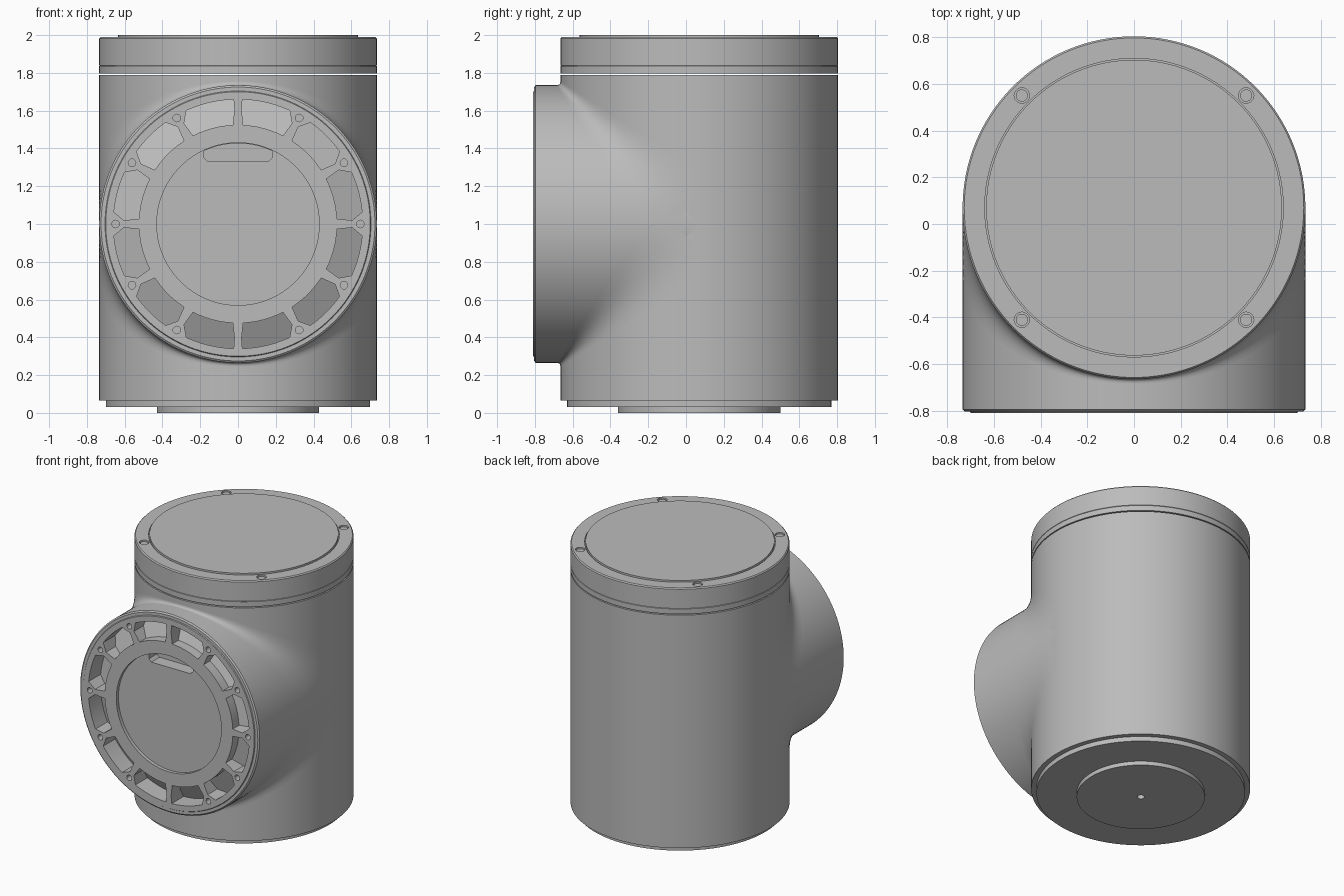
import bpy, bmesh
from math import sin, cos, radians, pi, hypot

if "Cube" in bpy.data.objects:
    bpy.data.objects.remove(bpy.data.objects["Cube"])

R = 0.735       # shared radius of the housing and the front port
CY = 0.07       # y of the housing axis
CZ = 1.0        # z of the port axis
FACE = -0.81    # y of the port face
SEG = 128

grey = bpy.data.materials.new("machined grey")
grey.use_nodes = True
grey.diffuse_color = (0.5, 0.5, 0.5, 1)
grey.node_tree.nodes["Principled BSDF"].inputs["Base Color"].default_value = (0.5, 0.5, 0.5, 1)


def finish(name, bm, recalc=True):
    if recalc:
        bmesh.ops.remove_doubles(bm, verts=bm.verts, dist=1e-5)
        bmesh.ops.recalc_face_normals(bm, faces=bm.faces)
    me = bpy.data.meshes.new(name)
    bm.to_mesh(me)
    bm.free()
    me.materials.append(grey)
    ob = bpy.data.objects.new(name, me)
    bpy.context.collection.objects.link(ob)
    return ob


def lathe(name, profile, axis="z"):
    """Revolve (radius, position) points about the housing or the port axis."""
    bm = bmesh.new()
    rings = []
    for r, h in profile:
        ring = []
        for i in range(SEG):
            a = 2 * pi * i / SEG
            u, v = r * cos(a), r * sin(a)
            ring.append(bm.verts.new((u, CY + v, h) if axis == "z" else (u, h, CZ + v)))
        rings.append(ring)
    for p, q in zip(rings, rings[1:]):
        for i in range(SEG):
            j = (i + 1) % SEG
            bm.faces.new((p[i], p[j], q[j], q[i]))
    for ring in (rings[0], rings[-1]):
        bm.faces.new(ring)
    return finish(name, bm)


def prism(bm, pts, start, end, axis="y"):
    """Extrude an outline; end gives the far position for each radius."""
    place = (lambda u, v, h: (u, h, CZ + v)) if axis == "y" else (lambda u, v, h: (u, CY + v, h))
    a = [bm.verts.new(place(u, v, start)) for u, v in pts]
    b = [bm.verts.new(place(u, v, end(hypot(u, v)))) for u, v in pts]
    bm.faces.new(a)
    bm.faces.new(b)
    for i in range(len(a)):
        j = (i + 1) % len(a)
        bm.faces.new((a[i], a[j], b[j], b[i]))


def polar(r, deg):
    return r * cos(radians(deg)), r * sin(radians(deg))


def disc(r, deg, size, n=20):
    cx, cy = polar(r, deg)
    return [(cx + size * cos(2 * pi * i / n), cy + size * sin(2 * pi * i / n)) for i in range(n)]


def cut(ob, bm):
    cutter = finish("cutter", bm)
    cutter.hide_render = True
    mod = ob.modifiers.new("cut", "BOOLEAN")
    mod.operation, mod.solver, mod.object = "DIFFERENCE", "EXACT", cutter
    dg = bpy.context.evaluated_depsgraph_get()
    me = bpy.data.meshes.new_from_object(ob.evaluated_get(dg))
    ob.modifiers.clear()
    ob.data = me
    bpy.data.objects.remove(cutter)


# Housing with stepped base and a small centre hole
housing = lathe("housing", [(0.025, 0.03), (0.025, 0), (0.43, 0), (0.43, 0.03), (0.7, 0.03),
                            (0.7, 0.065), (R, 0.065), (R, 1.79)])

# Cap, separated by a thin gap, with a seam and a ring groove on top
cap = lathe("cap", [(R, 1.798), (R, 1.836), (0.731, 1.838), (R, 1.84), (R, 1.982), (0.728, 1.99),
                    (0.64, 1.99), (0.64, 1.98), (0.634, 1.98), (0.634, 2)])
bm = bmesh.new()
for k in range(4):
    prism(bm, disc(0.68, 45 + 90 * k, 0.033), 2.05, lambda r: 1.965, "z")
cut(cap, bm)

# Screw heads in the cap
bm = bmesh.new()
for k in range(4):
    prism(bm, disc(0.68, 45 + 90 * k, 0.026), 1.96, lambda r: 1.982, "z")
screws = finish("cap_screws", bm)

# Front port with recessed centre disc
port = lathe("front_port", [(0.43, FACE + 0.025), (0.43, FACE), (0.7, FACE), (0.704, FACE + 0.006),
                            (0.725, FACE + 0.006), (R, FACE + 0.014), (R, CY)], "y")

# Pockets, bolt holes and slot cut into the port face
bm = bmesh.new()
front = FACE - 0.05
for k in range(12):
    mid = 15 + 30 * k
    lo = 13 if (mid - 15) % 180 == 90 else 9.5
    hi = 13 if (mid + 15) % 180 == 90 else 9.5
    outline = [polar(0.525, mid - 12 + 4 * i) for i in range(7)]
    outline += [polar(0.605, mid + 13.2)]
    outline += [polar(0.66, mid + hi - (hi + lo) * i / 6) for i in range(7)]
    outline += [polar(0.605, mid - 13.2)]
    prism(bm, outline, front, lambda r: FACE + 0.07 + 0.07 * (r - 0.52) / 0.14)
    if (30 * k) % 180 != 90:
        prism(bm, disc(0.648, 30 * k, 0.02), front, lambda r: FACE + 0.05)
slot = [(-0.18, 0.35), (-0.16, 0.33), (0.16, 0.33), (0.18, 0.35)]
slot += [polar(0.427, 65 + 5 * i) for i in range(11)]
prism(bm, slot, front, lambda r: FACE + 0.12)
cut(port, bm)

# Blend between port and housing, wider towards the sides
bm = bmesh.new()
N, M = 64, 10
for side in (1, -1):
    rows = []
    for i in range(N + 1):
        u = pi * i / N
        x, s = R * cos(u), R * sin(u)
        d = 0.27 - 0.25 * sin(u)
        row = []
        for j in range(M + 1):
            t = j / M
            row.append(bm.verts.new((x, CY - s - d * t * t, CZ + side * (s + d * (1 - t) ** 2))))
        rows.append(row)
    for p, q in zip(rows, rows[1:]):
        for j in range(M):
            f = bm.faces.new((p[j], p[j + 1], q[j + 1], q[j]))
            f.normal_update()
            c = f.calc_center_median()
            if f.normal.x * c.x - f.normal.y + side * f.normal.z < 0:
                f.normal_flip()
blend = finish("port_blend", bm, recalc=False)

# Smooth shading with sharp edges kept
bpy.ops.object.select_all(action="DESELECT")
for ob in (housing, cap, screws, port, blend):
    ob.select_set(True)
bpy.context.view_layer.objects.active = housing
bpy.ops.object.shade_smooth_by_angle(angle=radians(30))
